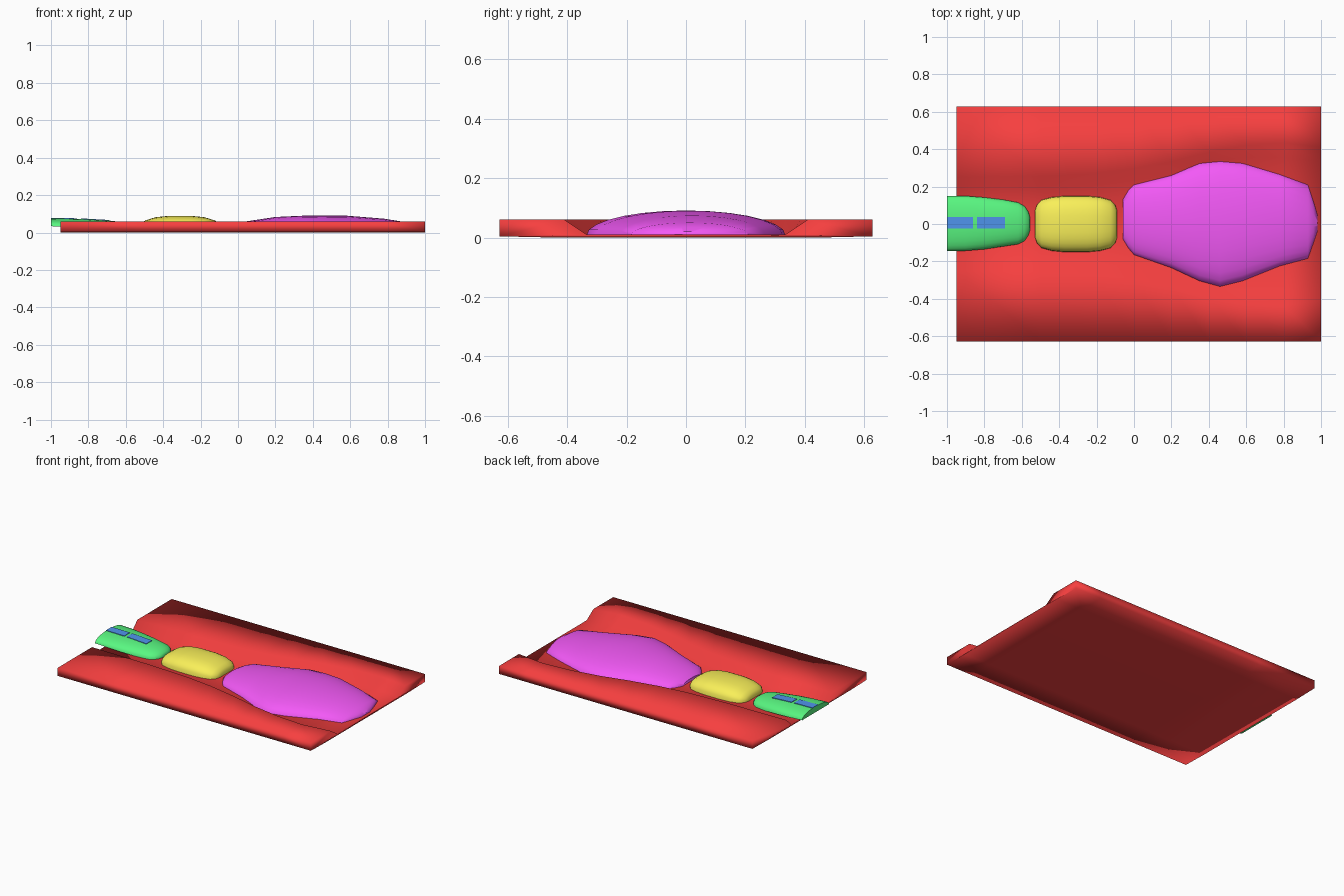
import bpy, bmesh, math

if "Cube" in bpy.data.objects:
    bpy.data.objects.remove(bpy.data.objects["Cube"])


def material(name, rgb):
    m = bpy.data.materials.new(name)
    m.diffuse_color = (*rgb, 1)
    m.use_nodes = True
    m.node_tree.nodes["Principled BSDF"].inputs["Base Color"].default_value = m.diffuse_color
    return m


def loft(name, rings, mat, angle=None):
    """Bridge equal-length closed rings and cap both ends."""
    bm = bmesh.new()
    loops = [[bm.verts.new(p) for p in ring] for ring in rings]
    n = len(loops[0])
    for a, b in zip(loops, loops[1:]):
        for i in range(n):
            j = (i + 1) % n
            bm.faces.new((a[i], a[j], b[j], b[i]))
    bm.faces.new(loops[0])
    bm.faces.new(loops[-1])
    bmesh.ops.recalc_face_normals(bm, faces=bm.faces)
    for f in bm.faces:
        f.smooth = True
    me = bpy.data.meshes.new(name)
    bm.to_mesh(me)
    bm.free()
    me.materials.append(mat)
    ob = bpy.data.objects.new(name, me)
    bpy.context.collection.objects.link(ob)
    if angle:
        bpy.context.view_layer.objects.active = ob
        ob.select_set(True)
        bpy.ops.object.shade_smooth_by_angle(angle=math.radians(angle))
        ob.select_set(False)
    return ob


def dome(name, stations, mat, power=2.0, steps=14):
    """Arched cross-sections: each station is x, y low, y high, z base, z top."""
    rings = []
    for x, lo, hi, zb, zt in stations:
        ring = []
        for i in range(steps + 1):
            a = math.pi * i / steps
            c, s = math.cos(a), math.sin(a)
            t = math.copysign(abs(c) ** (2 / power), c)
            ring.append((x, (lo + hi) / 2 + t * (hi - lo) / 2,
                         zb + (zt - zb) * max(s, 0) ** (2 / power)))
        rings.append(ring)
    return loft(name, rings, mat, 50)


red = material("red", (0.93, 0.05, 0.05))
green = material("green", (0.1, 0.93, 0.22))
yellow = material("yellow", (0.95, 0.87, 0.1))
magenta = material("magenta", (0.9, 0.1, 0.93))
blue = material("blue", (0.08, 0.3, 0.85))

# tray with a channel that widens towards +x: x, channel top and floor half-width
channel = [(-0.95, 0.25, 0.20), (-0.5, 0.255, 0.20), (-0.2, 0.27, 0.21),
           (0, 0.295, 0.23), (0.2, 0.335, 0.27), (0.4, 0.385, 0.335),
           (0.6, 0.42, 0.355), (0.8, 0.435, 0.355), (1.0, 0.41, 0.335)]
rings = []
for x, top, floor in channel:
    half = [(0.45, 0), (0.627, 0.004), (0.627, 0.06), (top, 0.06), (floor, 0.01)]
    rings.append([(x, y, z) for y, z in half] +
                 [(x, -y, z) for y, z in reversed(half)])
loft("tray", rings, red)

# large faceted pod
dome("large_pod", [(-0.06, -0.08, 0.13, 0.008, 0.03), (-0.03, -0.13, 0.18, 0.008, 0.045),
                   (0.0, -0.165, 0.21, 0.008, 0.053), (0.2, -0.235, 0.26, 0.008, 0.083),
                   (0.35, -0.305, 0.325, 0.008, 0.09), (0.46, -0.335, 0.335, 0.008, 0.091),
                   (0.58, -0.305, 0.325, 0.008, 0.09), (0.78, -0.225, 0.265, 0.008, 0.074),
                   (0.93, -0.185, 0.21, 0.008, 0.05), (0.96, -0.1, 0.12, 0.008, 0.035),
                   (0.98, -0.04, 0.05, 0.008, 0.02)], magenta)

# small rounded pod
ends = [(0.22, 0.07, 0.03), (0.21, 0.1, 0.05), (0.185, 0.128, 0.065),
        (0.13, 0.143, 0.082), (0.06, 0.15, 0.089)]
half = [(-0.31 - d, -w, w, 0.01, z) for d, w, z in ends]
half += [(-0.31 + d, -w, w, 0.01, z) for d, w, z in reversed(ends)]
dome("small_pod", half, yellow, 2.5)

# end pod, cut square at -x
dome("end_pod", [(-1.0, -0.145, 0.15, 0.034, 0.075), (-0.9, -0.143, 0.15, 0.028, 0.074),
                 (-0.8, -0.135, 0.142, 0.02, 0.071), (-0.7, -0.12, 0.13, 0.012, 0.065),
                 (-0.62, -0.108, 0.115, 0.01, 0.056), (-0.585, -0.09, 0.095, 0.01, 0.047),
                 (-0.565, -0.06, 0.065, 0.01, 0.035), (-0.557, -0.035, 0.04, 0.01, 0.025)],
     green, 2.2)

# two flat strips on the end pod
for i, (x0, z0, x1, z1) in enumerate([(-1.0, 0.078, -0.86, 0.076),
                                      (-0.84, 0.0755, -0.69, 0.067)]):
    rings = [[(x, -0.023, z - 0.008), (x, 0.038, z - 0.008), (x, 0.038, z), (x, -0.023, z)]
             for x, z in ((x0, z0), (x1, z1))]
    loft(f"strip_{i + 1}", rings, blue, 30)
